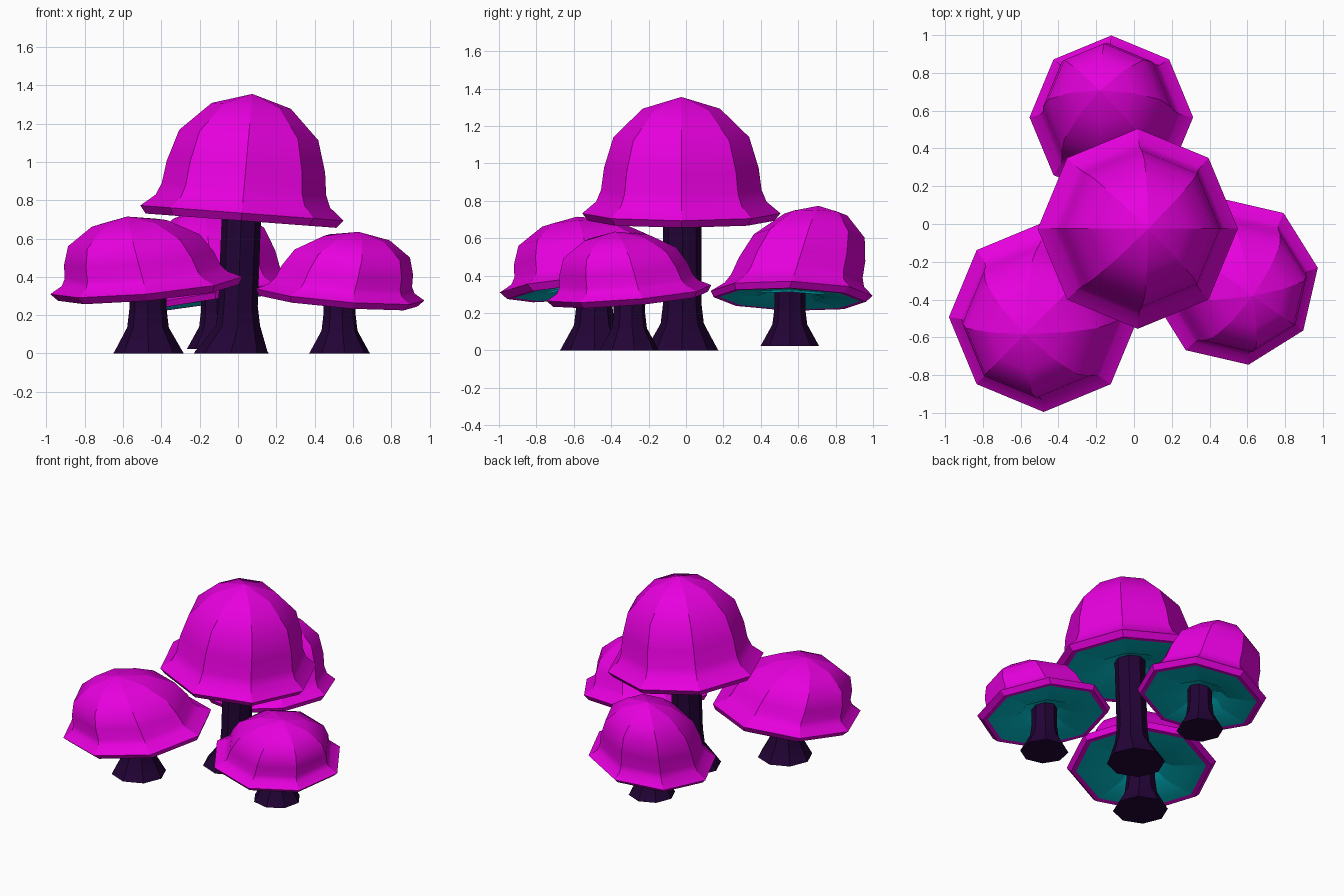
import bpy, bmesh, math
from mathutils import Matrix, Vector

SIDES = 8
old = bpy.data.objects.get("Cube")
if old:
    bpy.data.objects.remove(old, do_unlink=True)


def make_material(name, rgb):
    mat = bpy.data.materials.new(name)
    mat.use_nodes = True
    colour = (*rgb, 1)
    mat.diffuse_color = colour
    node = next(n for n in mat.node_tree.nodes if n.type == 'BSDF_PRINCIPLED')
    node.inputs["Base Color"].default_value = colour
    return mat


magenta = make_material("magenta", (0.8, 0, 0.73))
teal = make_material("teal", (0, 0.5, 0.58))
dark_purple = make_material("dark purple", (0.016, 0.001, 0.036))


def ring(bm, centre, radius, turn):
    """Add one octagonal ring, or a single point when the radius is zero."""
    if radius == 0:
        return [bm.verts.new(centre)]
    return [bm.verts.new(centre + Vector((radius * math.cos(a), radius * math.sin(a), 0)))
            for a in (turn + math.tau * i / SIDES for i in range(SIDES))]


def loft(name, sections, turn, materials, first_inner, sharp_rings, matrix):
    """Join rings (x, y, z, radius) from top to bottom into one closed skin.
    Ribs and the listed rings stay sharp; the rest is smooth down the profile."""
    bm = bmesh.new()
    rings = [ring(bm, Vector(s[:3]), s[3], turn) for s in sections]
    for level, (a, b) in enumerate(zip(rings, rings[1:])):
        for i in range(SIDES):
            j = (i + 1) % SIDES
            if len(a) == 1:
                corners = [a[0], b[i], b[j]]
            elif len(b) == 1:
                corners = [a[i], b[0], a[j]]
            else:
                corners = [a[i], b[i], b[j], a[j]]
            face = bm.faces.new(corners)
            face.material_index = int(level >= first_inner)
    for end in (rings[0], rings[-1]):
        if len(end) > 1:
            bm.faces.new(end)
    smooth_rings = [set(r) for n, r in enumerate(rings) if n not in sharp_rings]
    for edge in bm.edges:
        edge.smooth = any(set(edge.verts) <= r for r in smooth_rings)
    for face in bm.faces:
        face.smooth = True
    bm.transform(matrix)
    bmesh.ops.recalc_face_normals(bm, faces=bm.faces)
    mesh = bpy.data.meshes.new(name)
    bm.to_mesh(mesh)
    bm.free()
    for mat in materials:
        mesh.materials.append(mat)
    bpy.context.collection.objects.link(bpy.data.objects.new(name, mesh))


# Bell profile (radius, height) and underside profile (radius, depth)
BELL = [(0, 1), (0.39, 0.9), (0.685, 0.655), (0.78, 0.39), (0.81, 0.2), (0.86, 0.1), (1, 0)]
UNDER = [(0.94, -0.075), (0.87, -0.07), (0.42, -0.045), (0.28, 0.04), (0, 0.05)]
RIM = len(BELL) - 1


def cap(name, centre, radius, height, slope, lean, turn):
    """Bell cap whose rim slopes and whose crown leans to one side."""
    sections = [(0, 0, h * height, r * radius) for r, h in BELL]
    sections += [(0, 0, h * radius, r * radius) for r, h in UNDER]
    skew = Matrix.Identity(4)
    skew[2][0], skew[2][1] = slope
    skew[0][2], skew[1][2] = lean[0] / height, lean[1] / height
    loft(name, sections, math.radians(turn), [magenta, teal], RIM + 2,
         {RIM, RIM + 1, RIM + 2}, Matrix.Translation(centre) @ skew)


def stem(name, foot, middle, head, bottom, top, neck, turn):
    """Flared stem; foot, middle and head are the ring centres in plan."""
    flare = neck * 1.9
    sections = [(*head, top, neck), (*middle, bottom + neck * 2.4, neck),
                (*middle, bottom + neck * 1.4, neck * 1.12),
                (*foot, bottom + neck * 0.12, flare * 0.96), (*foot, bottom, flare)]
    last = len(sections) - 1
    loft(name, sections, math.radians(turn), [dark_purple], last + 1, {0, last},
         Matrix.Identity(4))


# Tall central mushroom
cap("tall_cap", (0.02, -0.025, 0.733), 0.53, 0.622, (-0.075, 0), (0.055, 0), 0)
stem("tall_stem", (-0.035, -0.022), (0.0, -0.02), (0.02, -0.02), 0, 0.78, 0.103, 0)

# Wide mushroom at the front right
cap("wide_cap", (-0.478, -0.493, 0.355), 0.502, 0.36, (0.09, 0.09), (-0.1, -0.09), 0)
stem("wide_stem", (-0.467, -0.49), (-0.47, -0.49), (-0.47, -0.49), 0, 0.4, 0.097, 0)

# Small mushroom at the front left
cap("small_cap", (0.533, -0.305, 0.307), 0.446, 0.328, (-0.083, 0.083), (0.097, -0.075), 9.5)
stem("small_stem", (0.53, -0.303), (0.53, -0.303), (0.53, -0.303), 0, 0.35, 0.085, 9.5)

# Rear mushroom
cap("rear_cap", (-0.12, 0.565, 0.305), 0.433, 0.468, (0.15, -0.03), (-0.06, 0.143), 0)
stem("rear_stem", (-0.11, 0.555), (-0.11, 0.555), (-0.11, 0.555), 0.023, 0.35, 0.083, 0)
